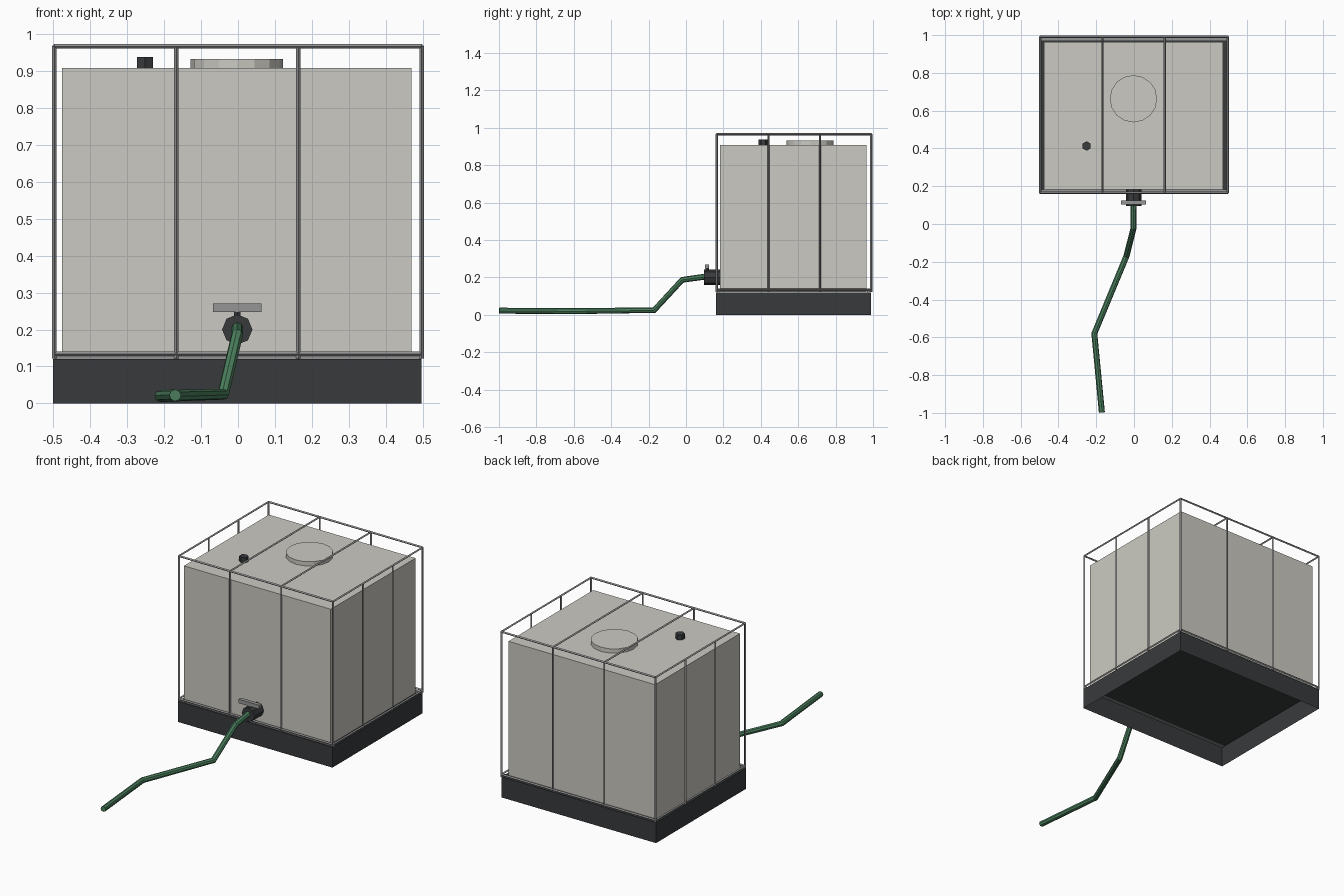
import bpy, bmesh
from mathutils import Vector, Matrix

if "Cube" in bpy.data.objects:
    bpy.data.objects.remove(bpy.data.objects["Cube"])


def material(name, rgb):
    m = bpy.data.materials.new(name)
    m.diffuse_color = (*rgb, 1)
    m.use_nodes = True
    m.node_tree.nodes["Principled BSDF"].inputs["Base Color"].default_value = m.diffuse_color
    return m


DARK = material("dark_plastic", (0.04, 0.042, 0.045))
PALE = material("pale_plastic", (0.60, 0.59, 0.54))
GREEN = material("green_rubber", (0.07, 0.21, 0.11))
STEEL = material("steel", (0.30, 0.30, 0.30))


def finish(name, bm, mat):
    mesh = bpy.data.meshes.new(name)
    bm.to_mesh(mesh)
    bm.free()
    mesh.materials.append(mat)
    ob = bpy.data.objects.new(name, mesh)
    bpy.context.collection.objects.link(ob)
    return ob


def add_box(bm, lo, hi):
    lo, hi = Vector(lo), Vector(hi)
    mat = Matrix.Translation((lo + hi) / 2) @ Matrix.Diagonal((*(hi - lo), 1))
    return bmesh.ops.create_cube(bm, size=1, matrix=mat)


def box(name, lo, hi, mat):
    bm = bmesh.new()
    add_box(bm, lo, hi)
    return finish(name, bm, mat)


def add_rod(bm, a, b, r, sides):
    a, b = Vector(a), Vector(b)
    d = b - a
    rot = d.to_track_quat('Z', 'Y').to_matrix().to_4x4()
    bmesh.ops.create_cone(bm, cap_ends=True, segments=sides, radius1=r, radius2=r,
                          depth=d.length, matrix=Matrix.Translation((a + b) / 2) @ rot)


def rod(name, a, b, r, sides, mat):
    bm = bmesh.new()
    add_rod(bm, a, b, r, sides)
    return finish(name, bm, mat)


# Pallet: a tray open underneath
bm = bmesh.new()
add_box(bm, (-0.5, 0.16, 0), (0.497, 0.99, 0.12))
bm.faces.ensure_lookup_table()
bm.normal_update()
bmesh.ops.delete(bm, geom=[f for f in bm.faces if f.normal.z < -0.5], context='FACES_ONLY')
finish("pallet", bm, DARK)

# Tank, lid and vent cap
box("tank", (-0.476, 0.183, 0.121), (0.470, 0.964, 0.907), PALE)
rod("lid", (-0.003, 0.663, 0.89), (-0.003, 0.663, 0.932), 0.125, 16, PALE)
rod("vent_cap", (-0.251, 0.413, 0.89), (-0.251, 0.413, 0.937), 0.025, 6, DARK)

# Cage: uprights on all four sides, top and bottom frames, two roof bars
X = [-0.497, -0.167, 0.163, 0.497]
Y = [0.165, 0.441, 0.716, 0.991]
Z0, Z1, R = 0.134, 0.966, 0.006
bm = bmesh.new()
for i, x in enumerate(X):
    for j, y in enumerate(Y):
        if i in (0, 3) or j in (0, 3):
            add_rod(bm, (x, y, 0.122), (x, y, Z1), R, 4)
for z in (Z0, Z1):
    for y in (Y[0], Y[3]):
        add_rod(bm, (X[0], y, z), (X[3], y, z), R, 4)
    for x in (X[0], X[3]):
        add_rod(bm, (x, Y[0], z), (x, Y[3], z), R, 4)
for x in X[1:3]:
    add_rod(bm, (x, Y[0], Z1), (x, Y[3], Z1), R, 4)
finish("cage", bm, STEEL)

# Flat foot rails along the front and back of the cage
for name, y in (("front_foot_rail", 0.174), ("back_foot_rail", 0.976)):
    box(name, (-0.497, y - 0.008, 0.116), (0.497, y + 0.008, 0.129), STEEL)

# Outlet valve and its handle
rod("valve", (-0.002, 0.185, 0.2), (-0.002, 0.095, 0.2), 0.041, 8, DARK)
box("valve_handle", (-0.068, 0.102, 0.247), (0.064, 0.124, 0.270), STEEL)
rod("valve_stem", (-0.002, 0.113, 0.22), (-0.002, 0.113, 0.25), 0.01, 6, DARK)

# Hose: flat-sided tube along a path
path = [(-0.002, 0.11, 0.205), (-0.002, -0.02, 0.187), (-0.04, -0.17, 0.025),
        (-0.21, -0.58, 0.020), (-0.17, -0.998, 0.022)]
cu = bpy.data.curves.new("hose", 'CURVE')
cu.dimensions = '3D'
cu.bevel_depth = 0.016
cu.bevel_resolution = 2
cu.use_fill_caps = True
sp = cu.splines.new('POLY')
sp.points.add(len(path) - 1)
for p, co in zip(sp.points, path):
    p.co = (*co, 1)
sp.use_smooth = False
cu.materials.append(GREEN)
hose = bpy.data.objects.new("hose", cu)
bpy.context.collection.objects.link(hose)
bpy.context.view_layer.objects.active = hose
hose.select_set(True)
bpy.ops.object.convert(target='MESH')
